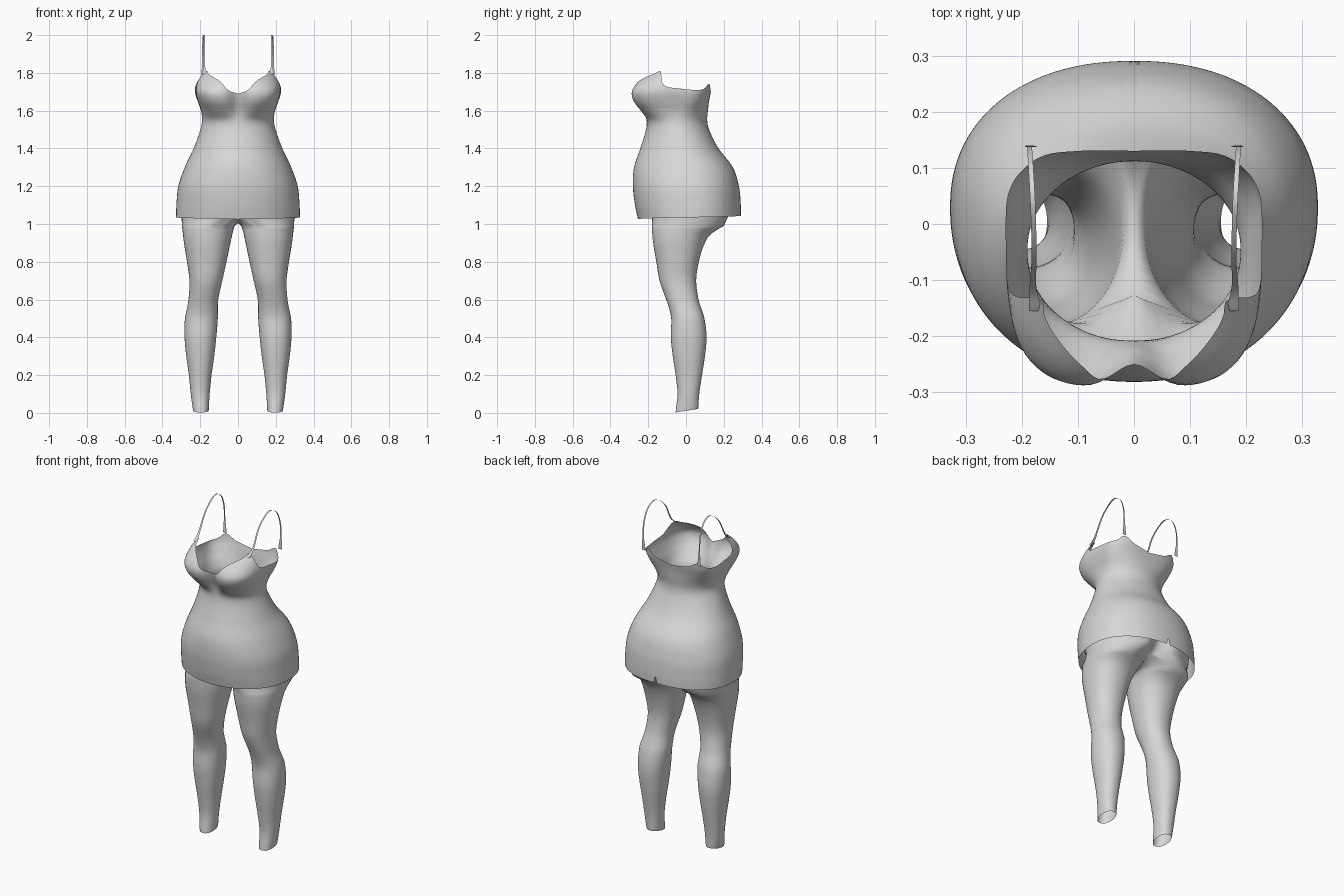
import bpy, bmesh, math

if "Cube" in bpy.data.objects:
    bpy.data.objects.remove(bpy.data.objects["Cube"])

grey = bpy.data.materials.new("soft_grey")
grey.diffuse_color = (0.68, 0.68, 0.68, 1)
grey.use_nodes = True
grey.node_tree.nodes["Principled BSDF"].inputs["Base Color"].default_value = grey.diffuse_color


def spline(keys, t):
    """Smooth interpolation through rows (t, v1, v2, ...)."""
    t = min(max(t, keys[0][0]), keys[-1][0])
    i = 0
    while i < len(keys) - 2 and t > keys[i + 1][0]:
        i += 1
    a, b = keys[i], keys[i + 1]
    p, q = keys[max(i - 1, 0)], keys[min(i + 2, len(keys) - 1)]
    h = b[0] - a[0]
    u = (t - a[0]) / h
    out = []
    for k in range(1, len(a)):
        ma = (b[k] - p[k]) / (b[0] - p[0]) * h
        mb = (q[k] - a[k]) / (q[0] - a[0]) * h
        out.append((2*u**3 - 3*u**2 + 1) * a[k] + (u**3 - 2*u**2 + u) * ma
                   + (3*u**2 - 2*u**3) * b[k] + (u**3 - u**2) * mb)
    return out


def section(deg, hw, cy, front, back, nf, nb, fdip, bdip):
    """Point of a body cross-section; 0 is front, 90 is +x, 180 is back."""
    s, c = math.sin(math.radians(deg)), math.cos(math.radians(deg))
    d, n = (cy - front, nf) if c > 0 else (back - cy, nb)
    r = (abs(s / hw)**n + abs(c / d)**n) ** (-1 / n)
    x, y = r * s, cy - r * c
    g = math.exp(-(x / 0.05)**2)
    return x, y + (fdip * g if c > 0 else -bdip * g)


def finish(name, bm, mirror=False):
    bmesh.ops.recalc_face_normals(bm, faces=bm.faces)
    me = bpy.data.meshes.new(name)
    bm.to_mesh(me)
    bm.free()
    me.materials.append(grey)
    me.polygons.foreach_set("use_smooth", [True] * len(me.polygons))
    ob = bpy.data.objects.new(name, me)
    bpy.context.collection.objects.link(ob)
    if mirror:
        m = ob.modifiers.new("mirror", 'MIRROR')
        m.use_clip = True
        m.merge_threshold = 0.0005
    return ob


def bridge(bm, a, b, closed):
    n = len(a)
    for i in range(n if closed else n - 1):
        j = (i + 1) % n
        bm.faces.new((a[i], a[j], b[j], b[i]))


# Dress: z, half width, centre y, front y, back y, front/back squareness, front/back dip
BODY = [
    (1.02, .328, .03, -.253, .290, 2.2, 2.2, 0, 0),
    (1.10, .326, .03, -.270, .290, 2.2, 2.2, 0, 0),
    (1.20, .316, .025, -.281, .280, 2.2, 2.2, 0, 0),
    (1.30, .282, .01, -.275, .248, 2.1, 2.2, 0, 0),
    (1.40, .235, -.02, -.242, .172, 2, 2.1, 0, 0),
    (1.50, .199, -.04, -.212, .122, 2, 2, 0, 0),
    (1.55, .190, -.045, -.213, .112, 2.1, 2, .005, 0),
    (1.60, .196, -.03, -.248, .116, 2.8, 2.2, .030, 0),
    (1.65, .214, -.01, -.283, .122, 3.4, 2.6, .045, 0),
    (1.70, .228, 0, -.291, .132, 3.6, 3, .040, 0),
    (1.75, .224, 0, -.262, .140, 3.2, 3.2, .025, 0),
    (1.80, .204, 0, -.205, .145, 2.8, 3.2, .01, 0),
    (1.82, .194, 0, -.185, .147, 2.6, 3.2, 0, 0)]
# Top edge height by angle: neckline, strap peak, armhole, back strap, back
TOP = [(0, 1.69), (10, 1.708), (19, 1.75), (30, 1.775), (44, 1.797), (50, 1.812),
       (54, 1.80), (57, 1.775), (61, 1.742), (66, 1.726), (80, 1.718), (100, 1.71),
       (115, 1.715), (126, 1.742), (140, 1.712), (180, 1.69)]


def hem(a):
    # small vent at the centre back
    return 1.025 + .02 * a / 180 + (.04 if a > 179 else 0)


bm = bmesh.new()
COLS, ROWS = 144, 64
prev = None
for r in range(ROWS + 1):
    ring = []
    for c in range(COLS):
        deg = 360 * c / COLS
        a = min(deg, 360 - deg)
        lo, hi = hem(a), spline(TOP, a)[0]
        z = lo + (hi - lo) * r / ROWS
        ring.append(bm.verts.new((*section(deg, *spline(BODY, z)), z)))
    if prev:
        bridge(bm, prev, ring, True)
    prev = ring
finish("dress", bm)

# Shoulder straps: flat ribbons, rows of t, x, y, z, half width
STRAP = [
    (0, .175, -.155, 1.795, .012), (1, .180, -.112, 1.835, .006),
    (2, .178, -.060, 1.93, .0045), (3, .179, 0, 1.983, .0045),
    (4, .181, .052, 2.0, .0045), (5, .184, .104, 1.968, .0045),
    (6, .186, .133, 1.90, .0045), (7, .187, .140, 1.82, .005),
    (8, .183, .137, 1.735, .012)]
bm = bmesh.new()
prev = None
for i in range(65):
    x, y, z, w = spline(STRAP, i / 8)
    row = [bm.verts.new((x - w, y, min(z, 2))), bm.verts.new((x + w, y, min(z, 2)))]
    if prev:
        bridge(bm, prev, row, False)
    prev = row
finish("shoulder_straps", bm, True)

# Leggings, one leg: z, inner x, outer x, front y, back y
LEG = [
    (.01, .155, .238, -.055, .064), (.10, .150, .250, -.045, .070),
    (.20, .140, .260, -.055, .085), (.30, .126, .274, -.070, .100),
    (.40, .115, .283, -.080, .109), (.50, .107, .281, -.078, .098),
    (.55, .107, .271, -.088, .082), (.60, .105, .262, -.105, .066),
    (.70, .083, .257, -.140, .054), (.80, .061, .270, -.157, .068),
    (.90, .040, .286, -.174, .100), (.95, .029, .292, -.179, .135),
    (.99, .018, .297, -.181, .200)]
# Hip part of the leggings, same columns as BODY
HIP = [
    (1.05, .299, .02, -.187, .240, 2.2, 2.2, .06, .10),
    (1.10, .303, .025, -.215, .256, 2.2, 2.2, .03, .06),
    (1.20, .303, .025, -.265, .265, 2.2, 2.2, 0, .02),
    (1.30, .270, .01, -.262, .236, 2.1, 2.2, 0, 0),
    (1.40, .224, -.02, -.230, .160, 2, 2.1, 0, 0),
    (1.45, .205, -.03, -.213, .135, 2, 2, 0, 0)]
N, OPEN = 48, 33          # points round the leg; those that carry on to the hip
bm = bmesh.new()
prev = None
for r in range(50):
    z = .01 + .98 * r / 49
    xi, xo, yf, yb = spline(LEG, z)
    ring = []
    for i in range(N):
        p = math.radians(-30 + 360 * i / N)
        s, c = math.sin(p), math.cos(p)
        k = (abs(s)**2.2 + abs(c)**2.2) ** (-1 / 2.2)
        y = (yf + yb) / 2 - (yb - yf) / 2 * k * c
        zz = z if r else .01 + .16 * max(-.05, min(y, .06)) + .001
        ring.append(bm.verts.new(((xi + xo) / 2 + (xo - xi) / 2 * k * s, y,
                                  max(0, zz) if r == 0 else z)))
    if prev:
        bridge(bm, prev, ring, True)
    prev = ring

# Crotch ring: outer points join the hip, inner points follow a U on the mid plane
ring = []
for i in range(OPEN):
    x, y = section(180 * i / (OPEN - 1), *HIP[0][1:])
    ring.append(bm.verts.new((0 if i in (0, OPEN - 1) else x, y, 1.05)))
y0, y1 = ring[-1].co.y, ring[0].co.y
for i in range(1, N - OPEN + 1):
    u = i / (N - OPEN + 1)
    ring.append(bm.verts.new((0, y0 + (y1 - y0) * u, 1.05 - .045 * math.sin(math.pi * u))))
bridge(bm, prev, ring, True)
prev = ring[:OPEN]
for r in range(1, 21):
    z = 1.05 + .40 * r / 20
    row = []
    for i in range(OPEN):
        x, y = section(180 * i / (OPEN - 1), *spline(HIP, z))
        row.append(bm.verts.new((0 if i in (0, OPEN - 1) else x, y, z)))
    bridge(bm, prev, row, False)
    prev = row
finish("leggings", bm, True)
